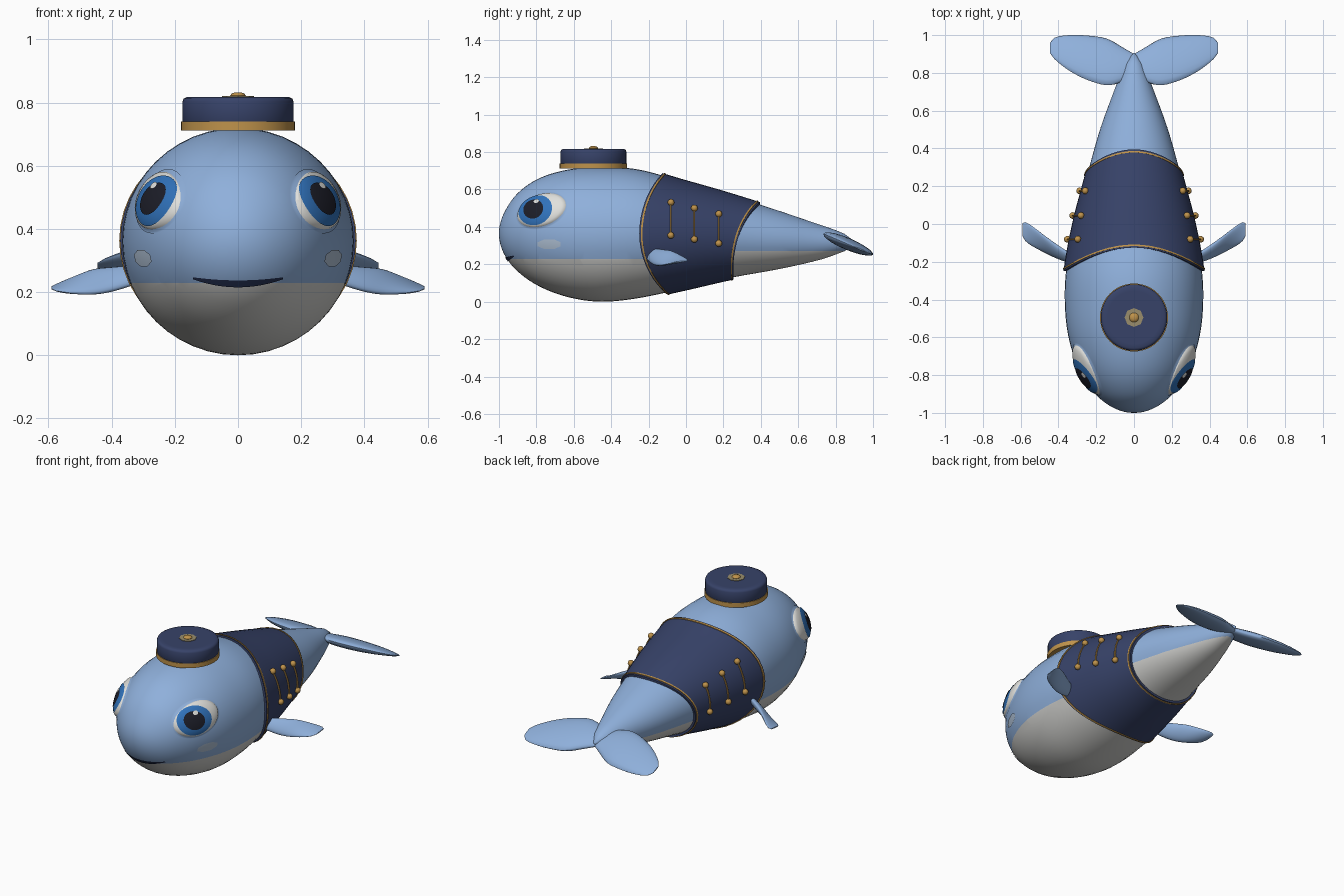
import bpy, bmesh
from math import sin, cos, pi, sqrt, radians
from mathutils import Vector, Matrix

old = bpy.data.objects.get("Cube")
if old:
    bpy.data.objects.remove(old, do_unlink=True)


def material(name, r, g, b):
    m = bpy.data.materials.new(name)
    m.use_nodes = True
    m.diffuse_color = (r, g, b, 1)
    m.node_tree.nodes["Principled BSDF"].inputs["Base Color"].default_value = (r, g, b, 1)
    return m


BLUE = material("skin blue", .275, .434, .71)
BELLY = material("belly pale grey", .62, .62, .6)
NAVY = material("navy cloth", .038, .055, .14)
GOLD = material("gold", .52, .29, .07)
WHITE = material("eye white", .75, .75, .72)
IRIS = material("iris blue", .03, .17, .5)
BLACK = material("pupil black", .012, .013, .022)
MOUTH = material("mouth dark navy", .015, .025, .07)
CHEEK = material("cheek pale blue", .42, .52, .65)
DULL = material("dull gold", .32, .27, .15)


def finish(name, bm, mats, mirror=False, angle=40):
    me = bpy.data.meshes.new(name)
    bm.to_mesh(me)
    bm.free()
    for m in mats:
        me.materials.append(m)
    ob = bpy.data.objects.new(name, me)
    bpy.context.collection.objects.link(ob)
    bpy.ops.object.select_all(action='DESELECT')
    bpy.context.view_layer.objects.active = ob
    ob.select_set(True)
    bpy.ops.object.shade_smooth_by_angle(angle=radians(angle))
    if mirror:
        ob.modifiers.new("Mirror", 'MIRROR').use_mirror_merge = False
    return ob


def loft(rings, caps=True, bm=None):
    bm = bm or bmesh.new()
    loops = [[bm.verts.new(p) for p in r] for r in rings]
    n = len(loops[0])
    for a, b in zip(loops, loops[1:]):
        for i in range(n):
            bm.faces.new((a[i], a[(i + 1) % n], b[(i + 1) % n], b[i]))
    if caps:
        bm.faces.new(loops[0])
        bm.faces.new(loops[-1])
    bmesh.ops.recalc_face_normals(bm, faces=bm.faces)
    return bm


def sample(rows, t):
    """Smooth interpolation of rows keyed by their first value."""
    t = min(max(t, rows[0][0]), rows[-1][0])
    i = 0
    while i < len(rows) - 2 and rows[i + 1][0] < t:
        i += 1
    p, q = rows[i], rows[i + 1]
    o, r = rows[max(i - 1, 0)], rows[min(i + 2, len(rows) - 1)]
    h = q[0] - p[0]
    u = (t - p[0]) / h
    out = []
    for k in range(1, len(p)):
        m0 = (q[k] - o[k]) / (q[0] - o[0]) * h
        m1 = (r[k] - p[k]) / (r[0] - p[0]) * h
        out.append((2*u**3 - 3*u*u + 1) * p[k] + (u**3 - 2*u*u + u) * m0
                   + (3*u*u - 2*u**3) * q[k] + (u**3 - u*u) * m1)
    return out


# Body stations: y, half width, top z, bottom z
STATIONS = [(-1, 0, .365, .365), (-.97, .115, .48, .25), (-.9, .205, .58, .162),
            (-.78, .285, .662, .08), (-.62, .342, .708, .022), (-.45, .365, .72, 0),
            (-.25, .36, .706, .02), (0, .315, .637, .073), (.25, .25, .565, .13),
            (.5, .18, .485, .175), (.72, .1, .41, .225), (.82, .06, .375, .26),
            (.89, .025, .34, .29), (.905, .004, .319, .311)]
ROWS = [(sqrt(y + 1), a, t, b) for y, a, t, b in STATIONS]


def section(y):
    a, t, b = sample(ROWS, sqrt(max(y + 1, 0)))
    return max(a, .001), (t + b) / 2, max((t - b) / 2, .001)


def around(y, th, off=0):
    a, c, b = section(y)
    return Vector(((a + off) * cos(th), y, c + (b + off) * sin(th)))


def skin(y, z):
    a, c, b = section(y)
    return Vector((a * sqrt(max(0, 1 - ((z - c) / b) ** 2)), y, z))


def skin_normal(y, z):
    e = .004
    n = (skin(y + e, z) - skin(y - e, z)).cross(skin(y, z + e) - skin(y, z - e)).normalized()
    return n if n.x > 0 else -n


# Body with a pale underside split along a level line
N = 48
angles = [2 * pi * i / N for i in range(N)]
end = ROWS[-1][0]
bm = loft([[around(s * s - 1, th) for th in angles]
           for s in (.015 + (end - .015) * i / 64 for i in range(65))])
for level, back in ((.228, False), (.272, True)):
    faces = [f for f in bm.faces if (f.calc_center_median().y > .05) == back]
    geom = faces + list({e for f in faces for e in f.edges}) + list({v for f in faces for v in f.verts})
    bmesh.ops.bisect_plane(bm, geom=geom, plane_co=(0, 0, level), plane_no=(0, 0, 1), dist=1e-5)
for f in bm.faces:
    c = f.calc_center_median()
    f.material_index = int(c.z < (.272 if c.y > .05 else .228))
finish("body", bm, [BLUE, BELLY], angle=60)


# Jacket and its gold trims follow the body between two curved hems
def hem(th, t):
    s = sin(th)
    front = -.25 + (.125 if s > 0 else .15) * s * s
    back = .28 + .07 * s + .045 * s * s
    return front + t * (back - front)


def sleeve(name, steps, mat):
    finish(name, loft([[around(hem(th, t), th, off) for th in angles] for t, off in steps],
                      caps=False), [mat])


sleeve("jacket", [(0, -.01)] + [(i / 16, .013) for i in range(17)] + [(1, -.01)], NAVY)
for name, t in (("front_trim", .016), ("back_trim", .968)):
    sleeve(name, [(t, .01), (t, .017), (t + .016, .017), (t + .016, .01)], GOLD)

# Jacket buttons joined in pairs by cords
buttons, cords = bmesh.new(), bmesh.new()
for y, top, low in ((-.085, .52, .355), (.04, .49, .335), (.17, .46, .315)):
    for z in (top, low):
        p = skin(y, z) + skin_normal(y, z) * .02
        bmesh.ops.create_uvsphere(buttons, u_segments=14, v_segments=8, radius=.018,
                                  matrix=Matrix.Translation(p))
    path = [top + (low - top) * i / 8 for i in range(9)]
    loft([[skin(y, z) + skin_normal(y, z) * .018
           + Vector((.005 * cos(k * pi / 3), .005 * sin(k * pi / 3), 0)) for k in range(6)]
          for z in path], bm=cords)
finish("jacket_buttons", buttons, [GOLD], mirror=True)
finish("jacket_cords", cords, [GOLD], mirror=True)

# Eyes and cheeks: thin domed patches laid over the skin
EYE = (-.77, .487, .134, .083)
TILT = radians(20)


def dome(y, z):
    dy, dz = y - EYE[0], z - EYE[1]
    u = (dy * cos(TILT) + dz * sin(TILT)) / EYE[2]
    v = (dz * cos(TILT) - dy * sin(TILT)) / EYE[3]
    return .024 * sqrt(max(0, 1 - u * u - v * v))


def patch(name, cy, cz, ry, rz, mat, lift, sides=40, tilt=TILT, domed=True):
    bm = bmesh.new()

    def vert(r, th):
        u, v = ry * r * cos(th), rz * r * sin(th)
        y, z = cy + u * cos(tilt) - v * sin(tilt), cz + u * sin(tilt) + v * cos(tilt)
        h = lift + (dome(y, z) if domed else 0)
        return bm.verts.new(skin(y, z) + skin_normal(y, z) * h)
    rings = [[vert(r, 2 * pi * (k + .5) / sides) for k in range(sides)]
             for r in (.2, .45, .7, .85, .95, 1)]
    bm.faces.new(rings[0])
    for a, b in zip(rings, rings[1:]):
        for k in range(sides):
            j = (k + 1) % sides
            bm.faces.new((a[k], b[k], b[j], a[j]))
    bm.normal_update()
    bmesh.ops.reverse_faces(bm, faces=[f for f in bm.faces if f.normal.x < 0])
    finish(name, bm, [mat], mirror=True, angle=60)


patch("eyelids", EYE[0], EYE[1], .146, .094, BLUE, .002)
patch("eye_whites", *EYE, WHITE, .005)
patch("irises", -.795, .482, .09, .073, IRIS, .008)
patch("pupils", -.802, .485, .052, .046, BLACK, .011)
patch("eye_glints", -.785, .522, .014, .01, WHITE, .014, sides=10)
patch("cheeks", -.73, .308, .066, .028, CHEEK, .004, sides=8, tilt=0, domed=False)


# Mouth: thin curved strip on the nose
def nose(x, z):
    lo, hi = -.999, -.5
    for _ in range(30):
        y = (lo + hi) / 2
        a, c, b = section(y)
        if (x / a) ** 2 + ((z - c) / b) ** 2 > 1:
            lo = y
        else:
            hi = y
    return Vector((x, hi - .005, z))


bm = bmesh.new()
strip = []
for i in range(25):
    t = i / 12 - 1
    mid, half = .226 + .018 * t * t, .003 + .008 * (1 - t * t)
    strip.append([bm.verts.new(nose(.143 * t, mid + half * k)) for k in (-1, 0, 1)])
for a, b in zip(strip, strip[1:]):
    for k in (0, 1):
        bm.faces.new((a[k], b[k], b[k + 1], a[k + 1]))
finish("mouth", bm, [MOUTH])


# Fins: elliptical sections whose chord may tilt in the y-z plane
def fin(name, rows, steps=18):
    rings = []
    for i in range(steps + 1):
        x = rows[0][0] + (rows[-1][0] - rows[0][0]) * i / steps
        cy, cz, hy, hz, thick = sample(rows, x)
        chord = Vector((0, hy, hz))
        up = Vector((0, -hz, hy)).normalized() * thick
        rings.append([Vector((x, cy, cz)) + chord * cos(2 * pi * k / 20) + up * sin(2 * pi * k / 20)
                      for k in range(20)])
    finish(name, loft(rings), [BLUE], mirror=True, angle=60)


fin("side_fins", [(.32, -.19, .255, .02, .028, .018), (.4, -.15, .24, .033, .036, .022),
                  (.46, -.115, .232, .042, .037, .02), (.53, -.07, .22, .052, .022, .014),
                  (.575, -.04, .214, .05, .01, .007), (.59, -.03, .214, .035, .004, .003)])

# Tail flukes: x, leading y, trailing y, half thickness
flukes = []
for x, lead, trail, thick in ((0, .8, .9, .02), (.06, .755, .935, .028), (.14, .735, .98, .032),
                              (.24, .76, .997, .03), (.34, .81, 1, .022), (.42, .872, .987, .01),
                              (.445, .905, .96, .003)):
    cy, hy = (lead + trail) / 2, (trail - lead) / 2
    flukes.append((x, cy, .315 - .42 * (cy - .85), hy, -.42 * hy, thick))
fin("tail_flukes", flukes)


# Cap: lathed parts stacked on the head
def lathe(name, profile, mat, sides=48):
    finish(name, loft([[Vector((r * cos(2 * pi * k / sides), -.495 + r * sin(2 * pi * k / sides), z))
                        for k in range(sides)] for r, z in profile]), [mat])


lathe("cap_crown", [(.165, .716), (.176, .735), (.176, .803), (.172, .812), (.162, .817),
                    (.14, .817)], NAVY)
lathe("cap_band", [(.15, .712), (.18, .712), (.18, .74), (.15, .74)], GOLD)
lathe("cap_badge", [(.05, .81), (.05, .82)], DULL, sides=8)
lathe("cap_button", [(.024, .815), (.025, .822), (.02, .828), (.01, .832)], GOLD, sides=20)
